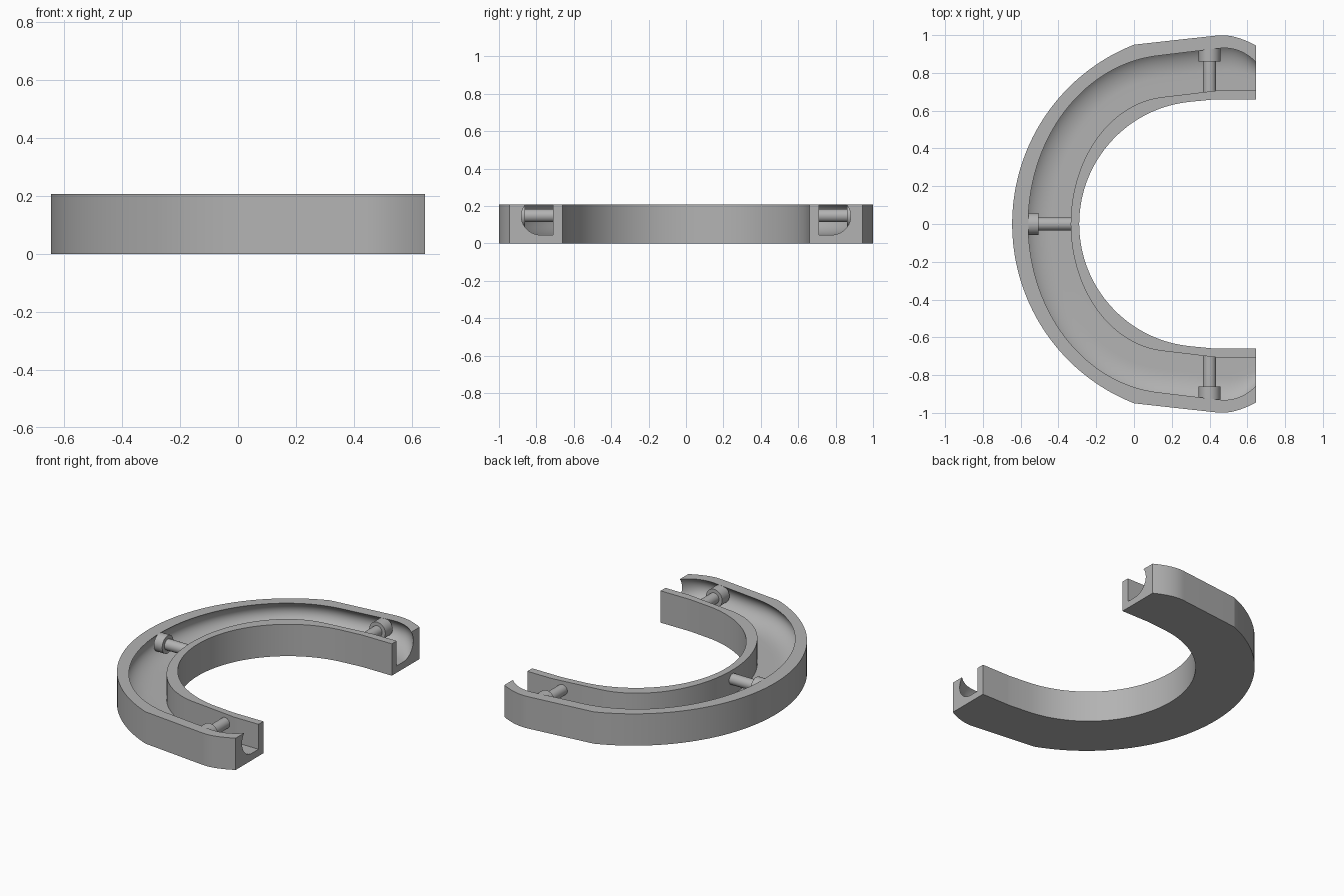
import bpy, bmesh
from math import sin, cos, acos, atan2, pi
from mathutils import Vector

cube = bpy.data.objects.get("Cube")
if cube:
    bpy.data.objects.remove(cube)

HEIGHT, FLOOR, END_X = 0.207, 0.045, 0.645
ARC, TIP, CURVE = 36, 10, 18

metal = bpy.data.materials.new("plain grey")
metal.use_nodes = True
grey = (0.45, 0.45, 0.45, 1)
metal.diffuse_color = grey
metal.node_tree.nodes["Principled BSDF"].inputs["Base Color"].default_value = grey


def rail(center, rx, ry, stop, start_tip, control, end_y):
    """Half plan curve: arc from the middle, straight run, curved tip."""
    last = acos((center - stop) / rx)
    pts = [Vector((center - rx * cos(last * i / ARC), ry * sin(last * i / ARC)))
           for i in range(ARC + 1)]
    a, b, c = Vector(start_tip), Vector(control), Vector((END_X, end_y))
    for i in range(TIP + 1):
        t = i / TIP
        pts.append(a * (1 - t) ** 2 + b * 2 * t * (1 - t) + c * t * t)
    return pts


outer = rail(0.369, 1.014, 1.019, 0.0, (0.44, 0.998), (0.53, 1.008), 0.945)
slot_out = rail(0.2, 0.76, 0.895, 0.12, (0.45, 0.93), (0.56, 0.942), 0.858)
slot_in = rail(0.2, 0.535, 0.675, 0.155, (0.47, 0.71), (0.56, 0.71), 0.71)
inner = rail(0.36, 0.65, 0.65, 0.29, (0.43, 0.66), (0.54, 0.66), 0.66)


def section(i):
    """Closed cross-section at one station, with a rounded undercut slot."""
    o, so, si, n = outer[i], slot_out[i], slot_in[i], inner[i]
    ring = [(o, 0), (o, HEIGHT)]
    mid = (HEIGHT + 0.083) / 2
    drop = mid - FLOOR
    top = acos((mid - HEIGHT) / drop)
    for k in range(CURVE + 1):
        t = top * (1 - k / CURVE)
        w = 0.45 + 0.55 * sin(t) / sin(top)
        ring.append((si.lerp(so, 0) + (so - si) * w, mid - drop * cos(t)))
    ring += [(si, FLOOR), (si, HEIGHT), (n, HEIGHT), (n, 0)]
    return [Vector((p.x, p.y, z)) for p, z in ring]


def finish(obj, angle):
    obj.data.materials.append(metal)
    bpy.ops.object.select_all(action='DESELECT')
    obj.select_set(True)
    bpy.context.view_layer.objects.active = obj
    bpy.ops.object.shade_smooth_by_angle(angle=angle)


def add_mesh(name, bm, angle):
    bmesh.ops.recalc_face_normals(bm, faces=bm.faces)
    mesh = bpy.data.meshes.new(name)
    bm.to_mesh(mesh)
    bm.free()
    obj = bpy.data.objects.new(name, mesh)
    bpy.context.collection.objects.link(obj)
    finish(obj, angle)


# Open channel body, swept from one tip to the other
bm = bmesh.new()
rings = []
count = len(outer)
for j in range(1 - count, count):
    side = -1 if j < 0 else 1
    rings.append([bm.verts.new((p.x, p.y * side, p.z)) for p in section(abs(j))])
size = len(rings[0])
for a, b in zip(rings, rings[1:]):
    for k in range(size):
        m = (k + 1) % size
        bm.faces.new((a[k], a[m], b[m], b[k]))
bm.faces.new(rings[0])
bm.faces.new(rings[-1])
add_mesh("channel_body", bm, 12 * pi / 180)


# Bolts: a turned profile of shaft and wide head, crossing the slot
def bolt(name, tip, head, end, z=0.148):
    tip, head, end = (Vector((*p, z)) for p in (tip, head, end))
    axis = (end - tip).normalized()
    across = axis.cross(Vector((0, 0, 1)))
    bm = bmesh.new()
    loops = []
    for p, r in ((tip, 0.035), (head, 0.035), (head, 0.058), (end, 0.058)):
        loops.append([bm.verts.new(p + across * r * cos(2 * pi * i / 32)
                                   + Vector((0, 0, r * sin(2 * pi * i / 32))))
                      for i in range(32)])
    for a, b in zip(loops, loops[1:]):
        for i in range(32):
            m = (i + 1) % 32
            bm.faces.new((a[i], a[m], b[m], b[i]))
    bm.faces.new(loops[0])
    bm.faces.new(loops[-1])
    add_mesh(name, bm, 30 * pi / 180)


bolt("middle_bolt", (-0.33, 0), (-0.505, 0), (-0.565, 0))
for side, label in ((1, "back"), (-1, "front")):
    bolt(label + "_bolt", (0.4, 0.695 * side), (0.4, 0.86 * side), (0.4, 0.935 * side))
